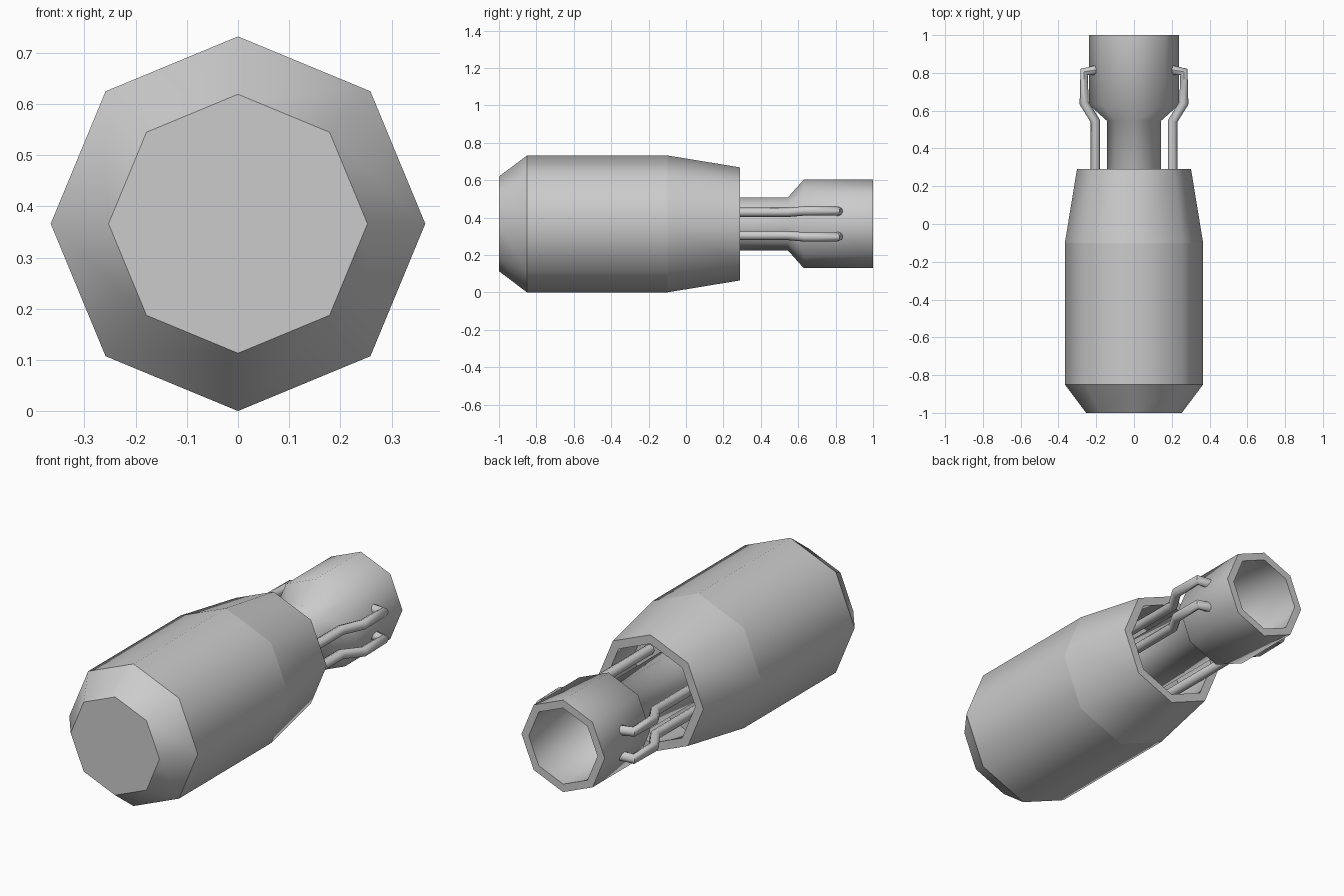
import bpy, bmesh, math

if "Cube" in bpy.data.objects:
    bpy.data.objects.remove(bpy.data.objects["Cube"])

CZ = 0.366   # height of the long axis
SIDES = 8

grey = bpy.data.materials.new("plain grey")
grey.diffuse_color = (0.6, 0.6, 0.6, 1)
grey.use_nodes = True
grey.node_tree.nodes["Principled BSDF"].inputs["Base Color"].default_value = grey.diffuse_color


def lathe(name, profile):
    """Capped octagonal solid along y from (radius, y, sharp) rows."""
    bm = bmesh.new()
    rings = []
    for r, y, _ in profile:
        rings.append([bm.verts.new((r * math.sin(a), y, CZ + r * math.cos(a)))
                      for a in (2 * math.pi * i / SIDES for i in range(SIDES))])
    for a, b in zip(rings, rings[1:]):
        for i in range(SIDES):
            j = (i + 1) % SIDES
            bm.faces.new((a[i], a[j], b[j], b[i])).smooth = True
    bm.faces.new(rings[0])
    bm.faces.new(rings[-1])
    # crisp edges around the marked rings, smooth shading along the body
    for ring, row in zip(rings, profile):
        if row[2]:
            for i in range(SIDES):
                bm.edges.get((ring[i], ring[(i + 1) % SIDES])).smooth = False
    bmesh.ops.recalc_face_normals(bm, faces=bm.faces)
    me = bpy.data.meshes.new(name)
    bm.to_mesh(me)
    bm.free()
    me.materials.append(grey)
    ob = bpy.data.objects.new(name, me)
    bpy.context.collection.objects.link(ob)


def wire(name, points, radius):
    """Round eight-sided rod along a bent path."""
    cu = bpy.data.curves.new(name, 'CURVE')
    cu.dimensions = '3D'
    cu.bevel_depth = radius
    cu.bevel_resolution = 2
    cu.use_fill_caps = True
    sp = cu.splines.new('POLY')
    sp.points.add(len(points) - 1)
    for p, co in zip(sp.points, points):
        p.co = (*co, 1)
    cu.materials.append(grey)
    ob = bpy.data.objects.new(name, cu)
    bpy.context.collection.objects.link(ob)
    bpy.ops.object.select_all(action='DESELECT')
    ob.select_set(True)
    bpy.context.view_layer.objects.active = ob
    bpy.ops.object.convert(target='MESH')
    bpy.ops.object.shade_smooth_by_angle(angle=math.radians(50))


# outer housing with a hollow back end
lathe("housing", [
    (0.253, -1.00, True), (0.366, -0.85, True), (0.366, -0.10, True),
    (0.302, 0.29, True), (0.256, 0.29, True), (0.30, 0.00, True)])

# inner tube with a narrow neck and a flared open socket
lathe("socket_tube", [
    (0.142, -0.05, True), (0.142, 0.545, False), (0.237, 0.63, False),
    (0.237, 1.00, True), (0.196, 1.00, True), (0.196, 0.63, False),
    (0.105, 0.545, False), (0.105, 0.30, True)])

# four bent wires, two on each side, ending in the socket wall
for side, sx in (("right", 1), ("left", -1)):
    for level, sz in (("upper", 1), ("lower", -1)):
        wire(f"wire_{side}_{level}", [
            (sx * 0.205, -0.03, CZ + sz * 0.062),
            (sx * 0.205, 0.545, CZ + sz * 0.062),
            (sx * 0.264, 0.64, CZ + sz * 0.070),
            (sx * 0.264, 0.805, CZ + sz * 0.070),
            (sx * 0.202, 0.815, CZ + sz * 0.066)], 0.025)
